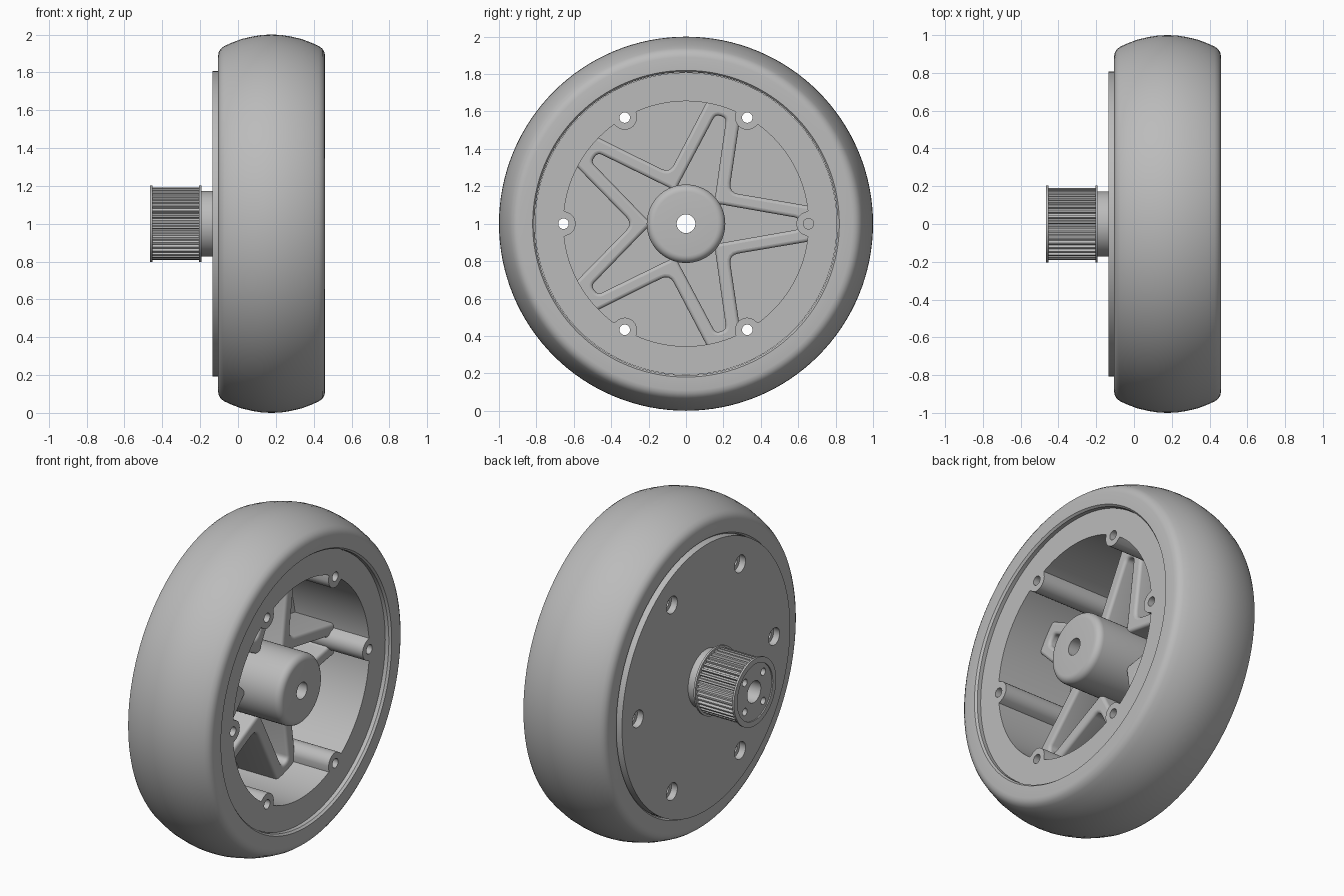
import bpy
import bmesh
from math import sin, cos, pi, radians, sqrt
from mathutils import Matrix, Vector

cube = bpy.data.objects.get("Cube")
if cube:
    bpy.data.objects.remove(cube)

grey = bpy.data.materials.new("plain_grey")
grey.use_nodes = True
COLOUR = (0.5, 0.5, 0.5, 1)
grey.diffuse_color = COLOUR
grey.node_tree.nodes["Principled BSDF"].inputs["Base Color"].default_value = COLOUR

# Parts are drawn in a flat plane, then turned so their axis is the axle (world x)
AXLE = Matrix(((0, 0, 1, 0), (1, 0, 0, 0), (0, 1, 0, 1), (0, 0, 0, 1)))
BOLT_R = 0.655


def add_mesh(name, bm):
    bmesh.ops.recalc_face_normals(bm, faces=bm.faces)
    mesh = bpy.data.meshes.new(name)
    bm.to_mesh(mesh)
    bm.free()
    mesh.transform(AXLE)
    mesh.materials.append(grey)
    obj = bpy.data.objects.new(name, mesh)
    bpy.context.collection.objects.link(obj)
    return obj


def lathe(name, profile, steps=128):
    """Closed ring from (axial, radius) points."""
    bm = bmesh.new()
    rings = [[bm.verts.new((r * cos(a), r * sin(a), x)) for x, r in profile]
             for a in (2 * pi * i / steps for i in range(steps))]
    n = len(profile)
    for i in range(steps):
        a, b = rings[i], rings[(i + 1) % steps]
        for j in range(n):
            k = (j + 1) % n
            bm.faces.new((a[j], b[j], b[k], a[k]))
    return add_mesh(name, bm)


def prism(bm, outline, x0, x1):
    """Extrude a flat outline along the axle."""
    low = [bm.verts.new((u, v, x0)) for u, v in outline]
    high = [bm.verts.new((u, v, x1)) for u, v in outline]
    bm.faces.new(low)
    bm.faces.new(high)
    n = len(outline)
    for i in range(n):
        k = (i + 1) % n
        bm.faces.new((low[i], low[k], high[k], high[i]))


def circle(radius, centre=(0, 0), steps=32):
    return [(centre[0] + radius * cos(2 * pi * i / steps),
             centre[1] + radius * sin(2 * pi * i / steps)) for i in range(steps)]


def polar(r, degrees):
    return (r * cos(radians(degrees)), r * sin(radians(degrees)))


def cut(target, bm):
    cutter = add_mesh(target.name + "_cutter", bm)
    cutter.hide_render = True
    mod = target.modifiers.new("cut", "BOOLEAN")
    mod.operation = "DIFFERENCE"
    mod.solver = "EXACT"
    mod.object = cutter
    bpy.context.view_layer.objects.active = target
    bpy.ops.object.modifier_apply(modifier=mod.name)
    bpy.data.objects.remove(cutter)


def rounded(points, radius):
    """Round the corners of a flat outline."""
    out = []
    for i, p in enumerate(points):
        p = Vector(p)
        a = (Vector(points[i - 1]) - p).normalized() * radius
        b = (Vector(points[(i + 1) % len(points)]) - p).normalized() * radius
        for t in (0, 0.25, 0.5, 0.75, 1):
            out.append(p + a * (1 - t) ** 2 + b * t ** 2)
    return out


def turn(points, degrees):
    m = Matrix.Rotation(radians(degrees), 2)
    return [m @ Vector(p) for p in points]


# Tyre: half section mirrored about its middle
MID = 0.1775
half = [(0.27, 0.81), (0.2825, 0.82), (0.2825, 0.89), (0.279, 0.908), (0.268, 0.926),
        (0.25, 0.939), (0.215, 0.955), (0.16, 0.976), (0.1, 0.99), (0.05, 0.998)]
section = ([(MID + d, r) for d, r in half] + [(MID, 1.0)]
           + [(MID - d, r) for d, r in reversed(half)])
tyre = lathe("tyre", section)

# Rim: drum with a lobed pocket, closed at the pulley side
bm = bmesh.new()
prism(bm, circle(0.808, steps=128), -0.135, 0.425)
rim = add_mesh("rim", bm)


def pocket_radius(deg):
    phi = radians((deg + 30) % 60 - 30)
    d = 0.065 ** 2 - (BOLT_R * sin(phi)) ** 2
    return BOLT_R * cos(phi) - sqrt(d) if d > 0 else BOLT_R


bm = bmesh.new()
prism(bm, [polar(pocket_radius(i), i) for i in range(360)], -0.07, 0.6)
cut(rim, bm)

# Bolt holes, their counterbores and the axle bore
bm = bmesh.new()
for i in range(6):
    prism(bm, circle(0.028, polar(BOLT_R, 60 * i), 24), -0.3, 0.6)
prism(bm, circle(0.05), -0.3, 0.1)
cut(rim, bm)
bm = bmesh.new()
for i in range(6):
    prism(bm, circle(0.052, polar(BOLT_R, 60 * i)), -0.3, -0.095)
cut(rim, bm)

# Hub with rounded front edge
arc = [(0.39 + 0.04 * sin(a), 0.17 + 0.04 * cos(a)) for a in (pi / 2 * i / 6 for i in range(7))]
hub = lathe("hub", [(-0.09, 0.05), (-0.09, 0.21)] + arc + [(0.43, 0.05)], 64)

# Five forked spokes, drawn as one star outline with tapering windows
star = []
for i in range(5):
    star += turn([polar(0.285, -36), (0.7, -0.088), (0.7, 0.088)], 72 * i)
window = [(0.16, -0.108), (0.605, -0.03), (0.605, 0.03), (0.16, 0.108)]
outlines = [rounded(star, 0.05)]
outlines += [turn(rounded(window, 0.025), 72 * i) for i in range(5)]
outlines.append(circle(0.1))
curve = bpy.data.curves.new("spokes", "CURVE")
curve.dimensions = "2D"
curve.fill_mode = "BOTH"
curve.extrude = 0.12
curve.bevel_depth = 0.018
curve.bevel_resolution = 3
curve.offset = -0.018
for outline in outlines:
    spline = curve.splines.new("POLY")
    spline.points.add(len(outline) - 1)
    for point, (u, v) in zip(spline.points, outline):
        point.co = (u, v, 0, 1)
    spline.use_cyclic_u = True
curve.materials.append(grey)
spokes = bpy.data.objects.new("spokes", curve)
bpy.context.collection.objects.link(spokes)
spokes.matrix_world = Matrix.Translation((0.05, 0, 0)) @ AXLE
bpy.ops.object.select_all(action="DESELECT")
spokes.select_set(True)
bpy.context.view_layer.objects.active = spokes
bpy.ops.object.convert(target="MESH")
spokes = bpy.context.view_layer.objects.active

# Neck between rim and pulley
neck = lathe("pulley_neck", [(-0.21, 0.065), (-0.21, 0.173), (-0.13, 0.173), (-0.13, 0.065)], 64)

# Toothed belt pulley
TEETH = 40
gear = []
for i in range(TEETH):
    for r, f in ((0.176, 0.0), (0.176, 0.35), (0.191, 0.5), (0.191, 0.85)):
        gear.append(polar(r, 360 * (i + f) / TEETH))
bm = bmesh.new()
prism(bm, gear, -0.458, -0.2)
pulley = add_mesh("toothed_pulley", bm)
bm = bmesh.new()
prism(bm, circle(0.065), -0.6, 0)
for i in range(4):
    prism(bm, circle(0.022, polar(0.125, 45 + 90 * i), 20), -0.6, -0.36)
cut(pulley, bm)

# Thin belt guides at both pulley ends
for name, x in (("outer_flange", -0.465), ("inner_flange", -0.205)):
    lathe(name, [(x, 0.17), (x, 0.203), (x + 0.012, 0.203), (x + 0.012, 0.17)], 64)

# Smooth shading on round surfaces, sharp edges kept
for obj in bpy.context.collection.objects:
    if obj.type == "MESH" and obj.data.materials and obj.data.materials[0] == grey:
        bpy.ops.object.select_all(action="DESELECT")
        obj.select_set(True)
        bpy.context.view_layer.objects.active = obj
        bpy.ops.object.shade_smooth_by_angle(angle=radians(30))
